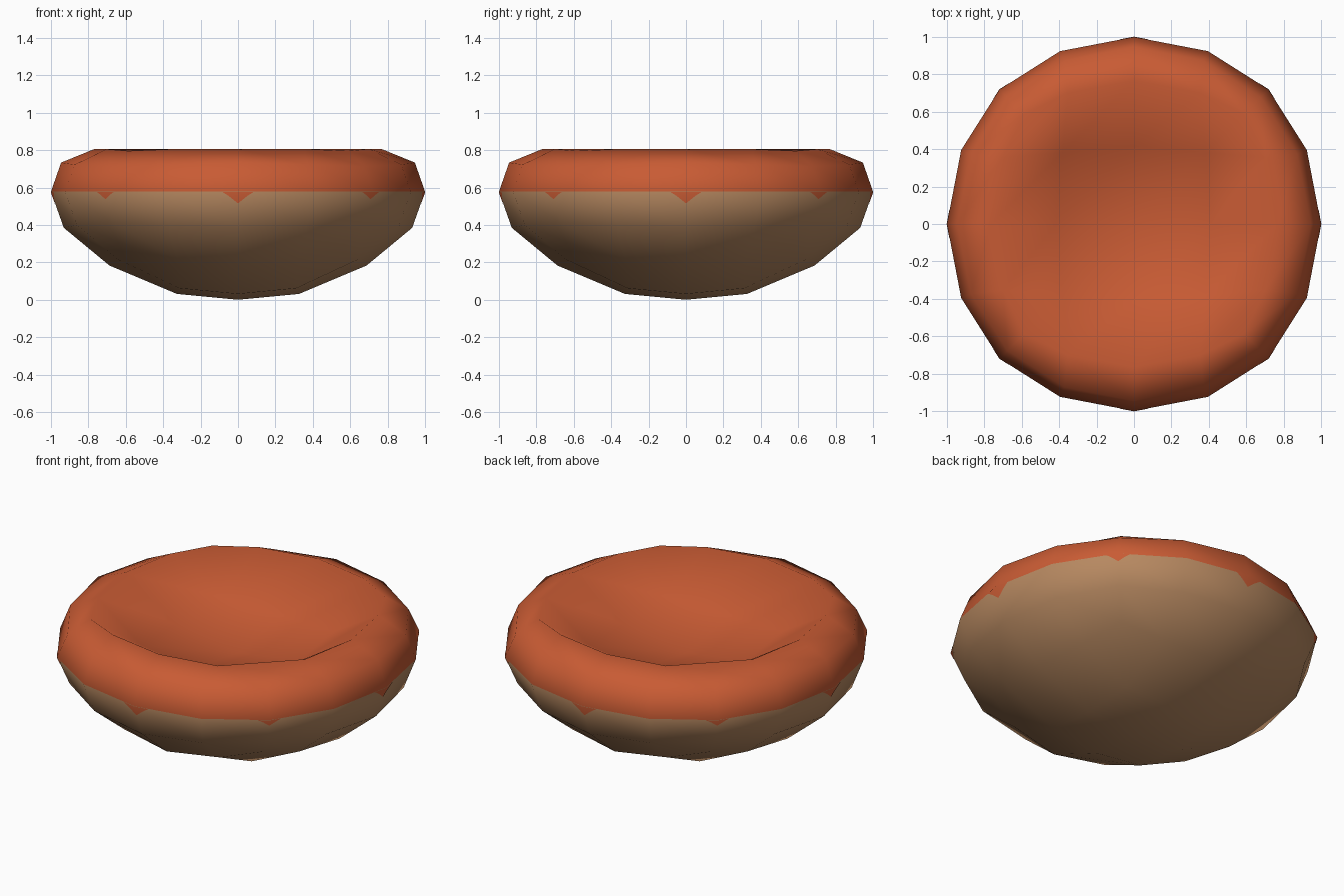
import bpy, bmesh, math
from mathutils import Vector
from mathutils.bvhtree import BVHTree

if "Cube" in bpy.data.objects:
    bpy.data.objects.remove(bpy.data.objects["Cube"])


def material(name, rgb):
    m = bpy.data.materials.new(name)
    m.diffuse_color = (*rgb, 1)
    m.use_nodes = True
    m.node_tree.nodes["Principled BSDF"].inputs["Base Color"].default_value = m.diffuse_color
    return m


clay = material("tan clay", (0.47, 0.247, 0.118))
glaze = material("red orange glaze", (0.58, 0.105, 0.034))


def lerp(table, t):
    for (a, va), (b, vb) in zip(table, table[1:]):
        if t <= b:
            f = max(0.0, (t - a) / (b - a))
            return va + (vb - va) * f
    return table[-1][1]


# Rounded cube with a pushed-in top: subdivided cube as the base topology
bpy.ops.mesh.primitive_cube_add(size=2)
bowl = bpy.context.object
bowl.name = "bowl"
sub = bowl.modifiers.new("round", 'SUBSURF')
sub.levels = 2
sub.use_limit_surface = False
bpy.ops.object.modifier_apply(modifier=sub.name)

# Glaze covers the upper half of the rounded cube, rim and inside
bowl.data.materials.append(clay)
bowl.data.materials.append(glaze)
for f in bowl.data.polygons:
    f.material_index = 1 if f.center.z > 0 else 0

# Height and width of each level of the rounded cube
height = [(-1, 0), (-0.92, 0.037), (-0.86, 0.066), (-0.73, 0.185), (-0.39, 0.39), (0, 0.578),
          (0.39, 0.73), (0.57, 0.795), (0.73, 0.81), (0.87, 0.61), (0.92, 0.60), (1, 0.52)]
width = [(-1, 0.8), (-0.92, 0.82), (-0.73, 0.94), (-0.39, 1), (0, 1),
         (0.39, 1.013), (0.73, 1.045), (0.92, 1.05), (1, 1)]
verts = bowl.data.vertices
top = max(v.co.z for v in verts)
for v in verts:
    p = v.co / top
    k = lerp(width, p.z) * (1 - 0.018 * math.sin(2 * math.atan2(p.y, p.x)) ** 2)
    v.co = (p.x * k, p.y * k, lerp(height, p.z))
wide = max(v.co.x for v in verts)
for v in verts:
    v.co.x /= wide
    v.co.y /= wide
bpy.ops.object.shade_smooth()

# Glaze drips: thin plates laid on the outside below the glaze line
bm = bmesh.new()
bm.from_mesh(bowl.data)
tree = BVHTree.FromBMesh(bm)
bm.free()


def on_bowl(angle, z):
    out = Vector((math.cos(angle), math.sin(angle), 0))
    hit = tree.ray_cast(out * 3 + Vector((0, 0, z)), -out)[0]
    return hit + out * 0.002


drips = bmesh.new()
for i in range(8):
    a = i * math.pi / 4
    depth, half = (0.062, 0.085) if i % 2 == 0 else (0.04, 0.065)
    z = 0.577
    for s in (-1, 1):
        pts = [on_bowl(a, z), on_bowl(a, z - depth),
               on_bowl(a + s * half * 0.55, z - depth * 0.4),
               on_bowl(a + s * half, z)]
        if s > 0:
            pts.reverse()
        f = drips.faces.new([drips.verts.new(p) for p in pts])
        f.smooth = True
        f.normal_update()
        if f.normal.dot(Vector((math.cos(a), math.sin(a), 0))) < 0:
            f.normal_flip()
mesh = bpy.data.meshes.new("glaze_drips")
drips.to_mesh(mesh)
drips.free()
mesh.materials.append(glaze)

# Drips shade like the smooth bowl wall beneath them
mesh.normals_split_custom_set_from_vertices(
    [Vector((v.co.x, v.co.y, (v.co.z - 0.6) * 2)).normalized() for v in mesh.vertices])
bpy.context.collection.objects.link(bpy.data.objects.new("glaze_drips", mesh))
